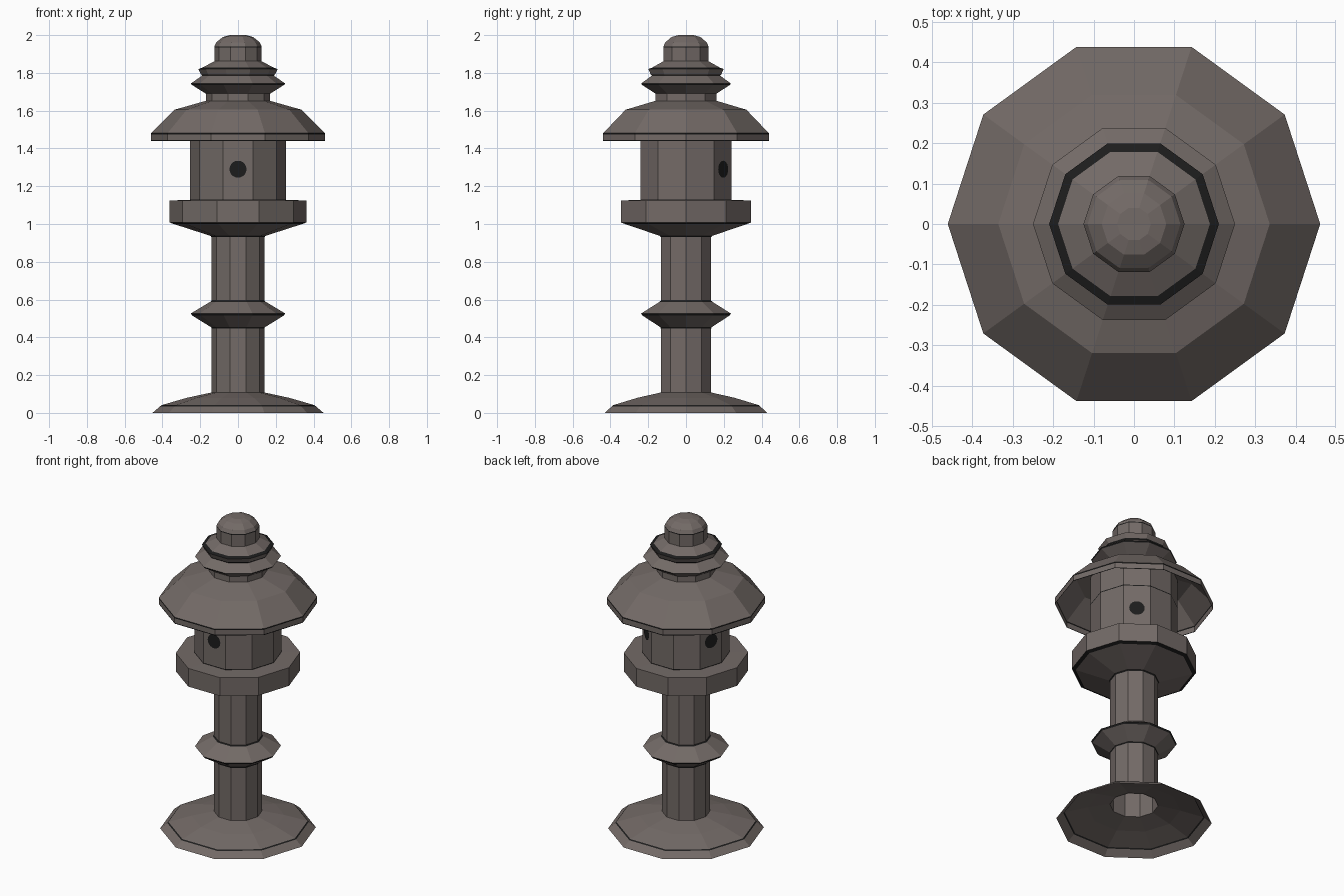
import bpy, bmesh, math

if "Cube" in bpy.data.objects:
    bpy.data.objects.remove(bpy.data.objects["Cube"])

SIDES = 10


def material(name, rgb):
    m = bpy.data.materials.new(name)
    m.diffuse_color = (*rgb, 1.0)
    m.use_nodes = True
    m.node_tree.nodes["Principled BSDF"].inputs["Base Color"].default_value = m.diffuse_color
    return m


stone = material("brown stone", (0.172, 0.145, 0.135))
black = material("black trim", (0.012, 0.012, 0.012))


def finish(name, bm):
    me = bpy.data.meshes.new(name)
    bm.to_mesh(me)
    bm.free()
    me.materials.append(stone)
    me.materials.append(black)
    ob = bpy.data.objects.new(name, me)
    bpy.context.collection.objects.link(ob)
    return ob


def lathe(name, profile, cap=False):
    """Ten-sided turning; points go bottom to top as (radius, z[, 1 = black strip above])."""
    bm = bmesh.new()
    rings = []
    for p in profile:
        rings.append([bm.verts.new((p[0] * math.cos(i * math.tau / SIDES),
                                    p[0] * math.sin(i * math.tau / SIDES), p[1]))
                      for i in range(SIDES)])
    for k in range(len(rings) - 1):
        lo, hi = rings[k], rings[k + 1]
        for i in range(SIDES):
            j = (i + 1) % SIDES
            f = bm.faces.new((lo[i], lo[j], hi[j], hi[i]))
            f.material_index = 1 if len(profile[k]) > 2 else 0
    if cap:
        bm.faces.new(rings[-1])
    return finish(name, bm)


# hollow foot
lathe("base", [(0.453, 0), (0.412, 0.035, 1), (0.405, 0.041), (0.27, 0.08), (0.14, 0.108)])

# post and its collar
lathe("post", [(0.14, 0.105), (0.14, 0.45), (0.14, 0.95)])
lathe("collar", [(0.14, 0.446, 1), (0.142, 0.453), (0.243, 0.516, 1), (0.25, 0.526),
                 (0.147, 0.588, 1), (0.14, 0.594)])

# platform under the lamp chamber
lathe("platform", [(0.14, 0.93, 1), (0.145, 0.937), (0.34, 1.0, 1), (0.362, 1.008),
                   (0.362, 1.125), (0.25, 1.127)])

# lamp chamber, running up inside the hollow roof
lathe("chamber", [(0.253, 1.125, 1), (0.253, 1.131), (0.253, 1.44, 1), (0.253, 1.446), (0.253, 1.625)])

# hollow roof
lathe("roof", [(0.461, 1.44, 1), (0.461, 1.445), (0.461, 1.474, 1), (0.461, 1.481),
               (0.336, 1.605), (0.17, 1.652)])

# neck, rings and finial
lathe("neck", [(0.17, 1.645), (0.17, 1.695)])
lathe("lower_ring", [(0.17, 1.69), (0.245, 1.737, 1), (0.25, 1.744), (0.19, 1.785)])
lathe("upper_ring", [(0.19, 1.785, 1), (0.196, 1.792), (0.21, 1.82, 1), (0.188, 1.828), (0.125, 1.862)])
lathe("finial", [(0.125, 1.855), (0.125, 1.935, 1), (0.125, 1.941), (0.115, 1.962),
                 (0.08, 1.99), (0.042, 2.0)], cap=True)

# three round peepholes on the chamber
for n, deg in enumerate((270, 54, 162)):
    a = math.radians(deg)
    d = 0.253 * math.cos(math.pi / SIDES) + 0.003
    bm = bmesh.new()
    vs = []
    for i in range(20):
        t = i * math.tau / 20
        u, w = 0.045 * math.cos(t), 0.045 * math.sin(t)
        vs.append(bm.verts.new((d * math.cos(a) - u * math.sin(a),
                                d * math.sin(a) + u * math.cos(a), 1.29 + w)))
    bm.faces.new(vs).material_index = 1
    finish("peephole_%d" % (n + 1), bm)
